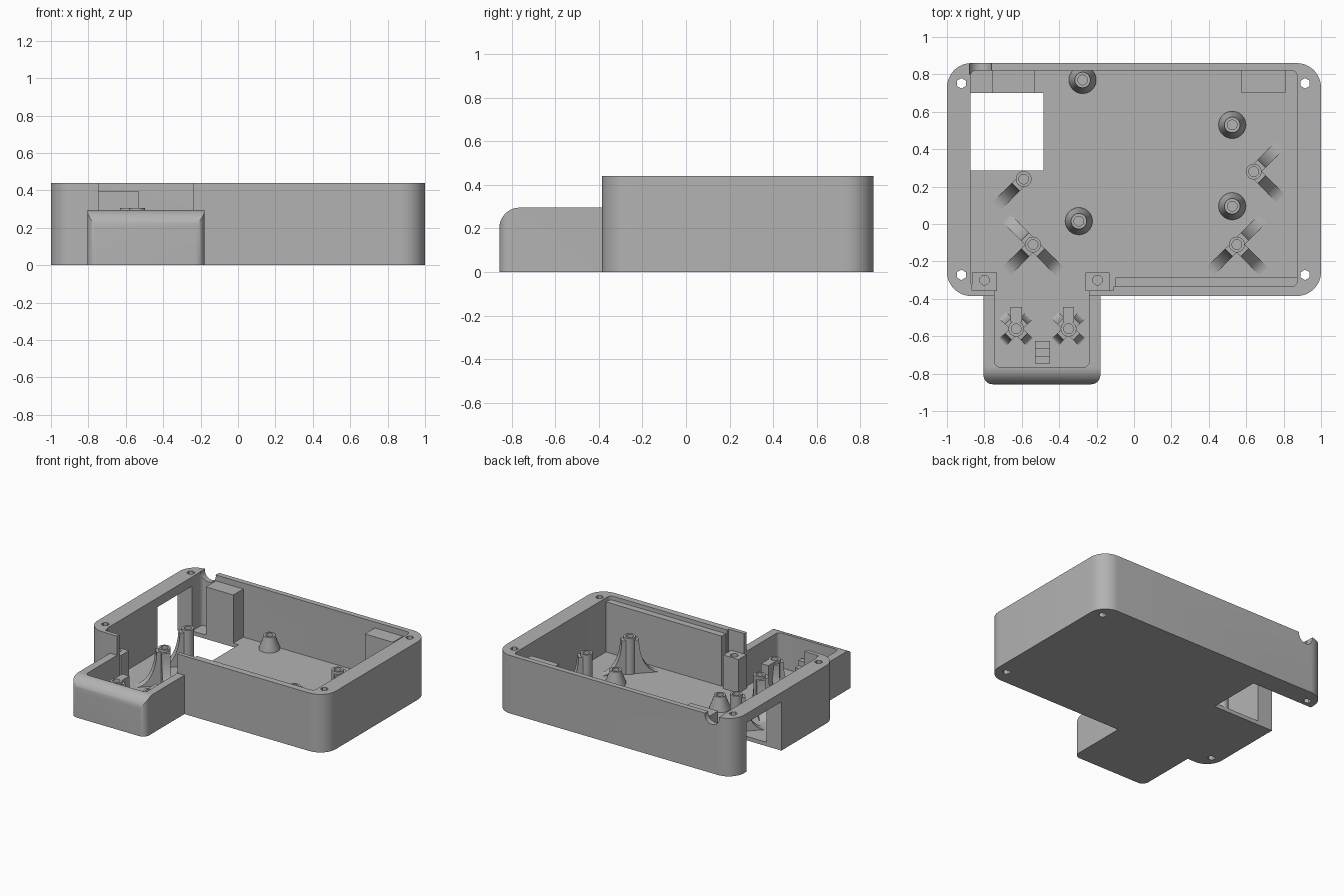
import bpy, bmesh
from math import sin, cos, pi, radians
from mathutils import Matrix, Vector

cube = bpy.data.objects.get("Cube")
if cube:
    bpy.data.objects.remove(cube, do_unlink=True)

GREY = (0.45, 0.45, 0.45, 1)
mat = bpy.data.materials.new("plain_grey")
mat.use_nodes = True
mat.diffuse_color = GREY
mat.node_tree.nodes["Principled BSDF"].inputs["Base Color"].default_value = GREY

FLOOR, TOP, FRONT_TOP = 0.03, 0.44, 0.295


def finish(name, bm):
    bmesh.ops.recalc_face_normals(bm, faces=bm.faces)
    mesh = bpy.data.meshes.new(name)
    bm.to_mesh(mesh)
    bm.free()
    mesh.materials.append(mat)
    ob = bpy.data.objects.new(name, mesh)
    bpy.context.collection.objects.link(ob)
    return ob


def extrude(name, pts, offset):
    """Extrude a closed loop of 3D points along an offset."""
    bm = bmesh.new()
    face = bm.faces.new([bm.verts.new(p) for p in pts])
    out = bmesh.ops.extrude_face_region(bm, geom=[face])["geom"]
    moved = [g for g in out if isinstance(g, bmesh.types.BMVert)]
    bmesh.ops.translate(bm, verts=moved, vec=offset)
    return finish(name, bm)


def slab(name, x0, x1, y0, y1, z0, z1, r_front=0, r_back=0, seg=10):
    """Upright block with rounded front and back corners."""
    pts = []
    corners = ((x1, y1, -1, -1, 0, r_back), (x0, y1, 1, -1, 1, r_back),
               (x0, y0, 1, 1, 2, r_front), (x1, y0, -1, 1, 3, r_front))
    for x, y, sx, sy, quarter, r in corners:
        for i in range(seg + 1 if r else 1):
            a = (quarter + i / seg) * pi / 2
            if r:
                pts.append((x + sx * r + r * cos(a), y + sy * r + r * sin(a), z0))
            else:
                pts.append((x, y, z0))
    return extrude(name, pts, (0, 0, z1 - z0))


def cylinder(name, centre, r, depth, sides=24, rot=None):
    bm = bmesh.new()
    m = Matrix.Translation(centre) @ (rot or Matrix())
    bmesh.ops.create_cone(bm, cap_ends=True, segments=sides, radius1=r,
                          radius2=r, depth=depth, matrix=m)
    return finish(name, bm)


def boolean(ob, tool, operation):
    """Apply a boolean and throw the tool away."""
    mod = ob.modifiers.new("bool", "BOOLEAN")
    mod.operation, mod.object, mod.solver = operation, tool, "EXACT"
    bpy.context.view_layer.objects.active = ob
    bpy.ops.object.modifier_apply(modifier=mod.name)
    bpy.data.objects.remove(tool, do_unlink=True)


def lathe(name, x, y, profile, steps=32):
    bm = bmesh.new()
    vs = [bm.verts.new((r, 0, z)) for r, z in profile]
    es = [bm.edges.new(pair) for pair in zip(vs, vs[1:])]
    bmesh.ops.spin(bm, geom=vs + es, cent=(0, 0, 0), axis=(0, 0, 1),
                   angle=2 * pi, steps=steps)
    bmesh.ops.remove_doubles(bm, verts=bm.verts, dist=0.0005)
    ob = finish(name, bm)
    ob.location = (x, y, 0)
    return ob


def rib(name, x, y, angle, length, height, width):
    """Concave gusset running out from a post."""
    pts = [Vector((0, -width / 2, FLOOR - 0.01)),
           Vector((length, -width / 2, FLOOR - 0.01))]
    for i in range(13):
        t = i / 12 * pi / 2
        pts.append(Vector((length - (length - 0.03) * sin(t), -width / 2,
                           height - (height - FLOOR) * cos(t))))
    pts.append(Vector((0, -width / 2, height)))
    ob = extrude(name, pts, (0, width, 0))
    ob.rotation_euler.z = radians(angle)
    ob.location = (x, y, 0)


def post(name, x, y, height, angles, length, width):
    lathe(name, x, y, [(0.042, FLOOR - 0.01), (0.042, height), (0.026, height),
                       (0.026, FLOOR + 0.02), (0, FLOOR + 0.02)])
    # ribs stop at the bore by being cut back to the post wall
    for a in angles:
        d = 0.03
        rib(name + "_rib", x + d * cos(radians(a)), y + d * sin(radians(a)),
            a, length - d, height - 0.02, width)


# Outer shell: main tray joined with the lower front box
shell = slab("case_shell", -1, 1, -0.385, 0.86, 0, TOP, 0.13, 0.13, 12)
front_box = slab("front_box", -0.805, -0.18, -0.857, -0.3, 0, FRONT_TOP, 0.05, 0)
side = [(-0.9, -0.2, -0.1), (-0.9, -0.857, -0.1)]
for i in range(13):
    t = i / 12 * pi / 2
    side.append((-0.9, -0.765 - 0.092 * cos(t), FRONT_TOP - 0.095 + 0.095 * sin(t)))
side.append((-0.9, -0.2, FRONT_TOP))
boolean(front_box, extrude("rounded_edge", side, (0.8, 0, 0)), "INTERSECT")
boolean(shell, front_box, "UNION")

# Hollow out the tray, the pocket by the screw blocks and the front box
boolean(shell, slab("cavity", -0.875, 0.872, -0.335, 0.82, FLOOR, 1, 0.03, 0.03, 5), "DIFFERENCE")
boolean(shell, slab("pocket", -0.866, -0.11, -0.355, -0.2, FLOOR, 1), "DIFFERENCE")
boolean(shell, slab("front_cavity", -0.745, -0.24, -0.765, -0.2, FLOOR, 1, 0.03, 0, 5), "DIFFERENCE")

# Opening through the floor and the side wall
boolean(shell, slab("side_opening", -1.2, -0.485, 0.285, 0.7, -0.2, 0.37), "DIFFERENCE")

# Cable notch in the rear rim
boolean(shell, cylinder("cable_notch", (-0.82, 0.9, 0.43), 0.06, 0.2, 24,
                        Matrix.Rotation(pi / 2, 4, "X")), "DIFFERENCE")

# Six-sided corner screw holes
for hx in (-0.923, 0.915):
    for hy in (0.752, -0.272):
        boolean(shell, cylinder("screw_hole", (hx, hy, 0.2), 0.028, 1, 6), "DIFFERENCE")

# Rear blocks and front rail
slab("rear_block_right", -0.76, -0.53, 0.7, 0.825, 0, 0.395)
slab("rear_block_left", 0.575, 0.81, 0.7, 0.825, FLOOR - 0.01, 0.395)
slab("front_rail", -0.1, 0.875, -0.34, -0.285, FLOOR - 0.01, 0.41)

# Drilled blocks either side of the front opening
for x0, x1 in ((-0.866, -0.733), (-0.26, -0.13)):
    block = slab("screw_block", x0, x1, -0.357, -0.26, FLOOR - 0.01, 0.285)
    boolean(block, cylinder("bore", ((x0 + x1) / 2, -0.3, 0.25), 0.026, 0.3), "DIFFERENCE")

# Tall ribbed posts
for x, y, angles in ((-0.59, 0.24, (225,)), (-0.54, -0.11, (135, 225, 315)),
                     (0.64, 0.28, (45, 315)), (0.55, -0.11, (45, 225, 315))):
    post("tall_post", x, y, 0.305, angles, 0.2, 0.06)

# Short flared bosses
for x, y in ((-0.275, 0.77), (-0.295, 0.015), (0.525, 0.53), (0.525, 0.095)):
    lathe("flared_boss", x, y, [(0.073, FLOOR - 0.01), (0.073, FLOOR + 0.01),
                                (0.042, 0.12), (0.042, 0.135), (0.026, 0.135),
                                (0.026, FLOOR + 0.01), (0, FLOOR + 0.01)])

# Posts in the front box, each with four ribs and a backing block
for x in (-0.63, -0.35):
    post("front_post", x, -0.56, 0.2, (45, 135, 225, 315), 0.1, 0.05)
    slab("post_backing", x - 0.03, x + 0.03, -0.525, -0.445, FLOOR - 0.01, 0.2)

# Stepped catch near the front wall
for i, h in enumerate((0.16, 0.12, 0.08)):
    y = -0.745 + i * 0.04
    slab("catch_step", -0.53, -0.45, y, y + 0.04, FLOOR - 0.01, h)

# Smooth the curved surfaces and keep edges sharp
bpy.ops.object.select_all(action="DESELECT")
for ob in bpy.context.collection.objects:
    if ob.type == "MESH" and mat.name in ob.data.materials:
        ob.select_set(True)
        bpy.context.view_layer.objects.active = ob
bpy.ops.object.shade_smooth_by_angle(angle=radians(30))
